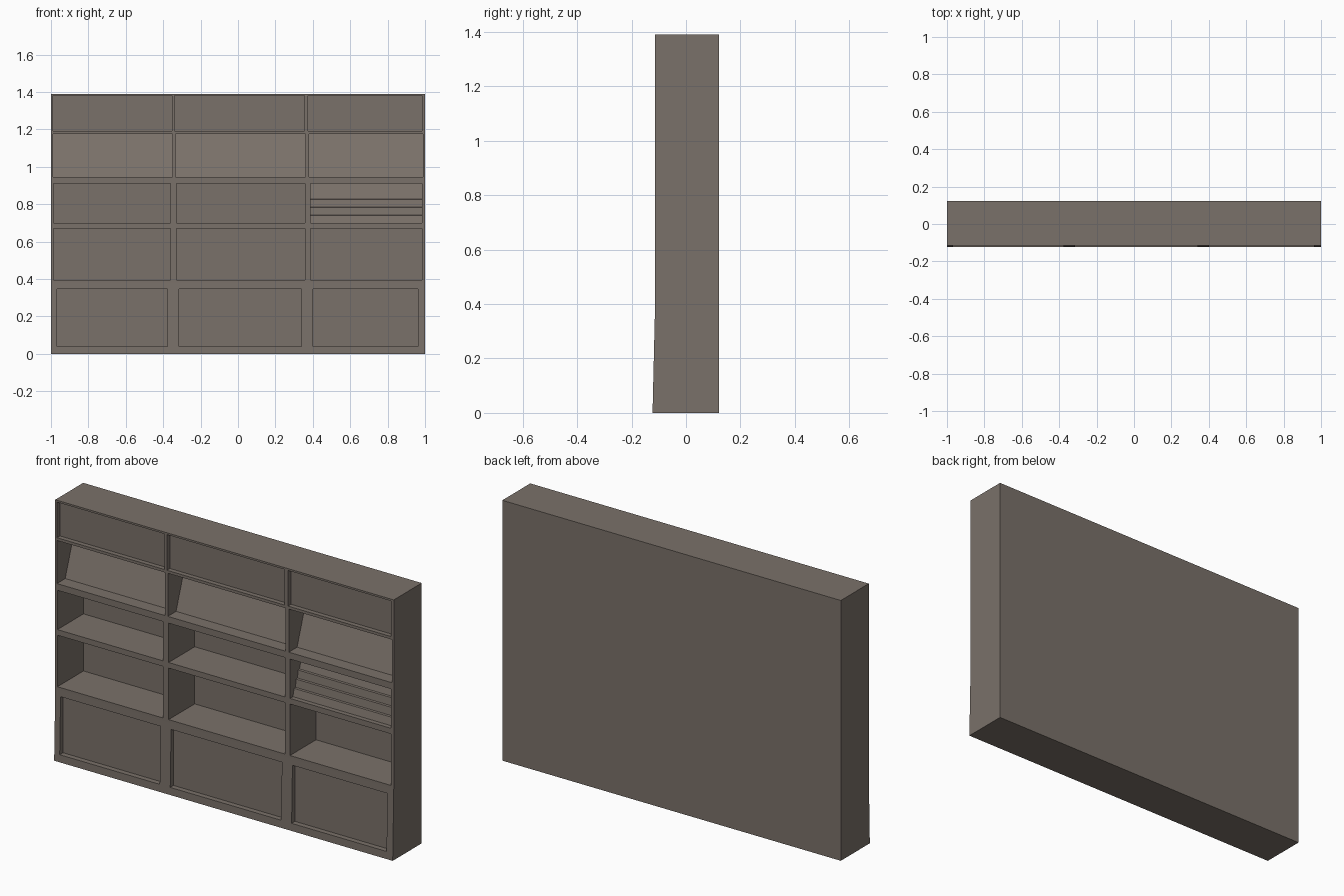
import bpy, bmesh

if "Cube" in bpy.data.objects:
    bpy.data.objects.remove(bpy.data.objects["Cube"])

FRONT, BACK, TOP = -0.114, 0.122, 1.39

wood = bpy.data.materials.new("warm grey brown")
wood.diffuse_color = (0.195, 0.165, 0.142, 1)
wood.use_nodes = True
wood.node_tree.nodes["Principled BSDF"].inputs["Base Color"].default_value = wood.diffuse_color


def add_prism(bm, x0, x1, profile):
    """Extrude a (y, z) outline along x from x0 to x1."""
    a = [bm.verts.new((x0, y, z)) for y, z in profile]
    b = [bm.verts.new((x1, y, z)) for y, z in profile]
    bm.faces.new(a)
    bm.faces.new(b[::-1])
    n = len(profile)
    for i in range(n):
        j = (i + 1) % n
        bm.faces.new((a[j], a[i], b[i], b[j]))


def finish(bm, name):
    bmesh.ops.recalc_face_normals(bm, faces=bm.faces)
    me = bpy.data.meshes.new(name)
    bm.to_mesh(me)
    bm.free()
    me.materials.append(wood)
    ob = bpy.data.objects.new(name, me)
    bpy.context.collection.objects.link(ob)
    return ob


# cabinet body, slightly thicker towards the base
bm = bmesh.new()
add_prism(bm, -1, 1, [(-0.123, 0), (BACK, 0), (BACK, TOP), (FRONT, TOP), (FRONT, 0.38)])
cabinet = finish(bm, "bookcase_body")

# compartments: (z0, z1), column spans, depth at bottom, depth at top
rows = [
    ((1.19, 1.38), [(-0.99, -0.353), (-0.34, 0.355), (0.375, 0.985)], 0.025, 0.025),
    ((0.945, 1.175), [(-0.99, -0.35), (-0.335, 0.36), (0.38, 0.99)], 0.07, 0.15),
    ((0.70, 0.91), [(-0.987, -0.362), (-0.33, 0.357), (0.387, 0.985)], 0.22, 0.22),
    ((0.395, 0.67), [(-0.987, -0.362), (-0.33, 0.357), (0.387, 0.985)], 0.22, 0.22),
    ((0.04, 0.347), [(-0.968, -0.377), (-0.315, 0.34), (0.402, 0.963)], 0.02, 0.02),
]
# stepped display rack in the right column of the third row (depth, z)
rack = [(0.025, 0.70), (0.035, 0.74), (0.046, 0.742), (0.052, 0.783), (0.063, 0.785),
        (0.069, 0.825), (0.08, 0.827), (0.105, 0.91)]

bm = bmesh.new()
for r, ((z0, z1), cols, d0, d1) in enumerate(rows):
    for c, (x0, x1) in enumerate(cols):
        inner = rack if (r, c) == (2, 2) else [(d0, z0), (d1, z1)]
        profile = [(-0.3, z0)] + [(FRONT + d, z) for d, z in inner] + [(-0.3, z1)]
        add_prism(bm, x0, x1, profile)
cutter = finish(bm, "compartment_cutter")
cutter.hide_render = True

# carve the compartments, then drop the cutter
mod = cabinet.modifiers.new("compartments", "BOOLEAN")
mod.operation = 'DIFFERENCE'
mod.solver = 'EXACT'
mod.object = cutter
bpy.context.view_layer.objects.active = cabinet
bpy.context.view_layer.update()
bpy.ops.object.modifier_apply(modifier=mod.name)
bpy.data.objects.remove(cutter, do_unlink=True)
